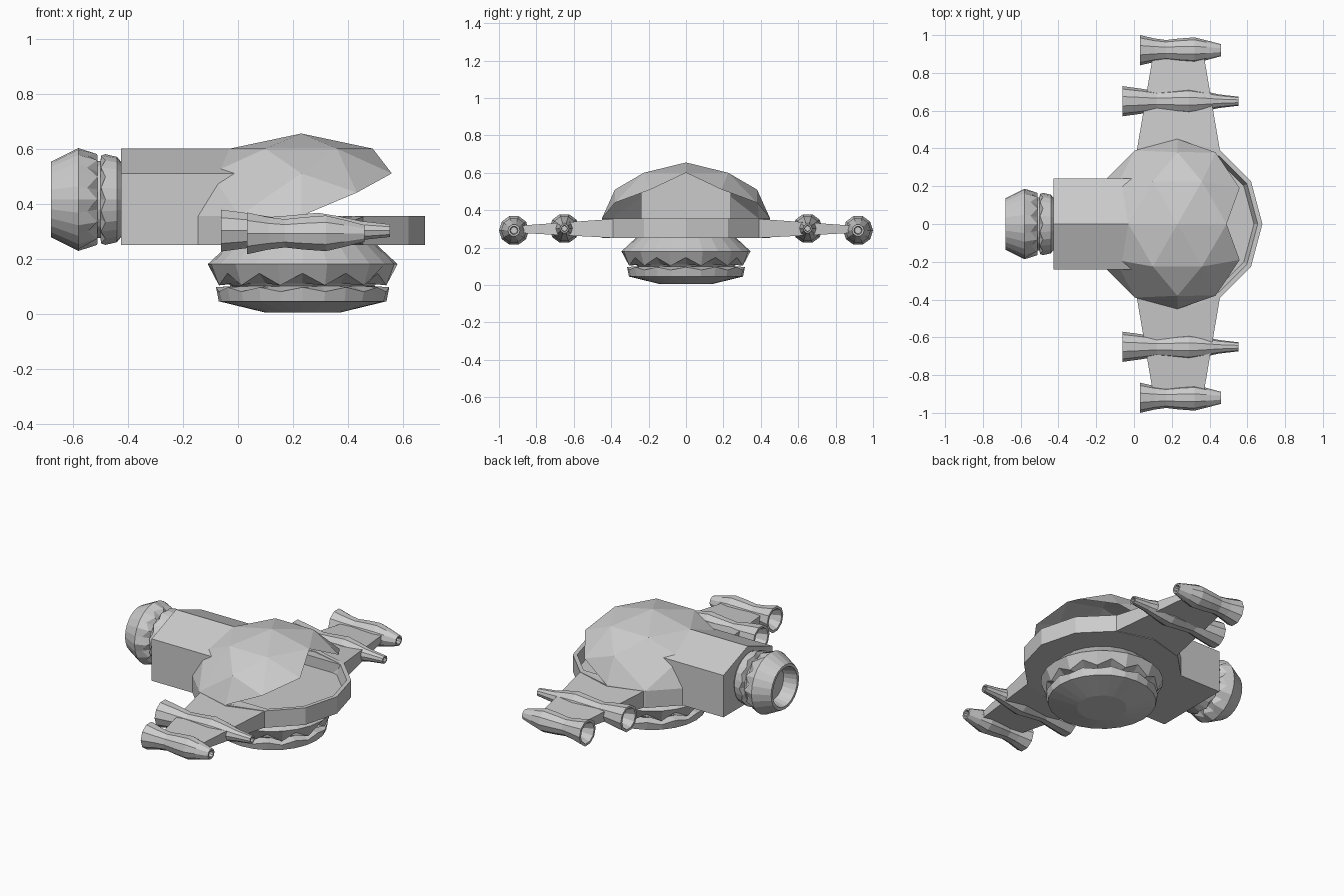
import bpy, bmesh
from math import cos, sin, tau, radians
from mathutils import Vector

if "Cube" in bpy.data.objects:
    bpy.data.objects.remove(bpy.data.objects["Cube"])


def finish(name, bm, recalc=True):
    if recalc:
        bmesh.ops.recalc_face_normals(bm, faces=bm.faces)
    me = bpy.data.meshes.new(name)
    bm.to_mesh(me)
    bm.free()
    ob = bpy.data.objects.new(name, me)
    bpy.context.collection.objects.link(ob)
    return ob


def revolve(name, profile, sides, loc, axis='Z', turn=0.0):
    """Profile of (radius, height, zigzag); zigzag shifts alternate points along the axis."""
    bm = bmesh.new()
    rings = []
    for r, h, *zig in profile:
        ring = []
        for i in range(sides):
            a = tau * i / sides + turn
            hh = h + (zig[0] * (-1) ** i if zig else 0)
            p = (r * cos(a), r * sin(a), hh) if axis == 'Z' else (hh, r * cos(a), r * sin(a))
            ring.append(bm.verts.new(Vector(p) + Vector(loc)))
        rings.append(ring)
    for a, b in zip(rings, rings[1:]):
        for i in range(sides):
            j = (i + 1) % sides
            bm.faces.new((a[i], a[j], b[j], b[i]))
    bm.faces.new(rings[0])
    bm.faces.new(rings[-1])
    return finish(name, bm)


def loft(name, a, b):
    """Solid between two matching cross-sections."""
    bm = bmesh.new()
    va = [bm.verts.new(p) for p in a]
    vb = [bm.verts.new(p) for p in b]
    bm.faces.new(va)
    bm.faces.new(vb)
    n = len(a)
    for i in range(n):
        j = (i + 1) % n
        bm.faces.new((va[i], va[j], vb[j], vb[i]))
    return finish(name, bm)


CX = 0.23  # centre of the saucer

# Saucer hull with a recessed tray
revolve("hull_tray", [(.45, .25), (.45, .355), (.425, .355), (.405, .29)], 12, (CX, 0, 0))

# Rear body with a ridged roof
section = [(-.24, .25), (.24, .25), (.24, .51), (0, .60), (-.24, .51)]
loft("rear_body", [(-.425, y, z) for y, z in section], [(.02, y, z) for y, z in section])

# Faceted open-fronted dome: hull of staggered rings, mouth faces removed
bm = bmesh.new()
bm.verts.new((CX, 0, .655))
rings = [(.26, .60, range(0, 360, 60)), (.38, .51, range(30, 390, 60)),
         (.45, .355, range(90, 271, 30)), (.43, .44, (62, -62))]
for r, z, angles in rings:
    for d in angles:
        a = radians(d)
        bm.verts.new((CX + r * cos(a), r * sin(a), z))
bmesh.ops.convex_hull(bm, input=bm.verts)
bm.normal_update()
mouth = []
for f in bm.faces:
    c = f.calc_center_median()
    if f.normal.z < -.05 or (c.x > .5 and abs(c.y) < .05):
        mouth.append(f)
bmesh.ops.delete(bm, geom=mouth, context='FACES')
finish("dome", bm, recalc=False)

# Belly turret with toothed collars
revolve("belly_turret", [(.14, .005), (.305, .045), (.315, .088, .008), (.26, .10),
                         (.27, .11), (.315, .125, .022), (.345, .18), (.27, .25), (.25, .27)],
        24, (CX + .005, 0, 0))

# Rear thruster, same toothed design with a hollow nozzle
revolve("rear_thruster", [(.125, -.415), (.155, -.44), (.165, -.49, .008), (.14, -.50),
                          (.14, -.51), (.165, -.53, .018), (.187, -.58), (.137, -.68),
                          (.12, -.68), (.10, -.60)], 24, (0, 0, .415), 'X')

# Wings and engine pods on both sides
long_pod = [(.03, .04), (.065, -.062), (.08, -.062), (.066, .04), (.052, .12), (.058, .19),
            (.068, .29), (.056, .36), (.036, .45), (.024, .553), (.016, .553), (.014, .50)]
short_pod = [(.03, .11), (.065, .032), (.08, .032), (.062, .11), (.054, .17), (.062, .24),
             (.068, .32), (.052, .385), (.032, .46), (.022, .46), (.018, .42)]
for s, side in ((1, "left"), (-1, "right")):
    root = [(x, s * .36, z) for x, z in ((.01, .25), (.46, .25), (.46, .355), (.01, .355))]
    tip = [(x, s * .92, z) for x, z in ((.105, .28), (.365, .28), (.365, .315), (.105, .315))]
    loft("wing_" + side, root, tip)
    revolve("inner_pod_" + side, [(r, h) for r, h in long_pod], 10, (0, s * .65, .302), 'X')
    revolve("outer_pod_" + side, [(r, h) for r, h in short_pod], 10, (0, s * .92, .292), 'X')
